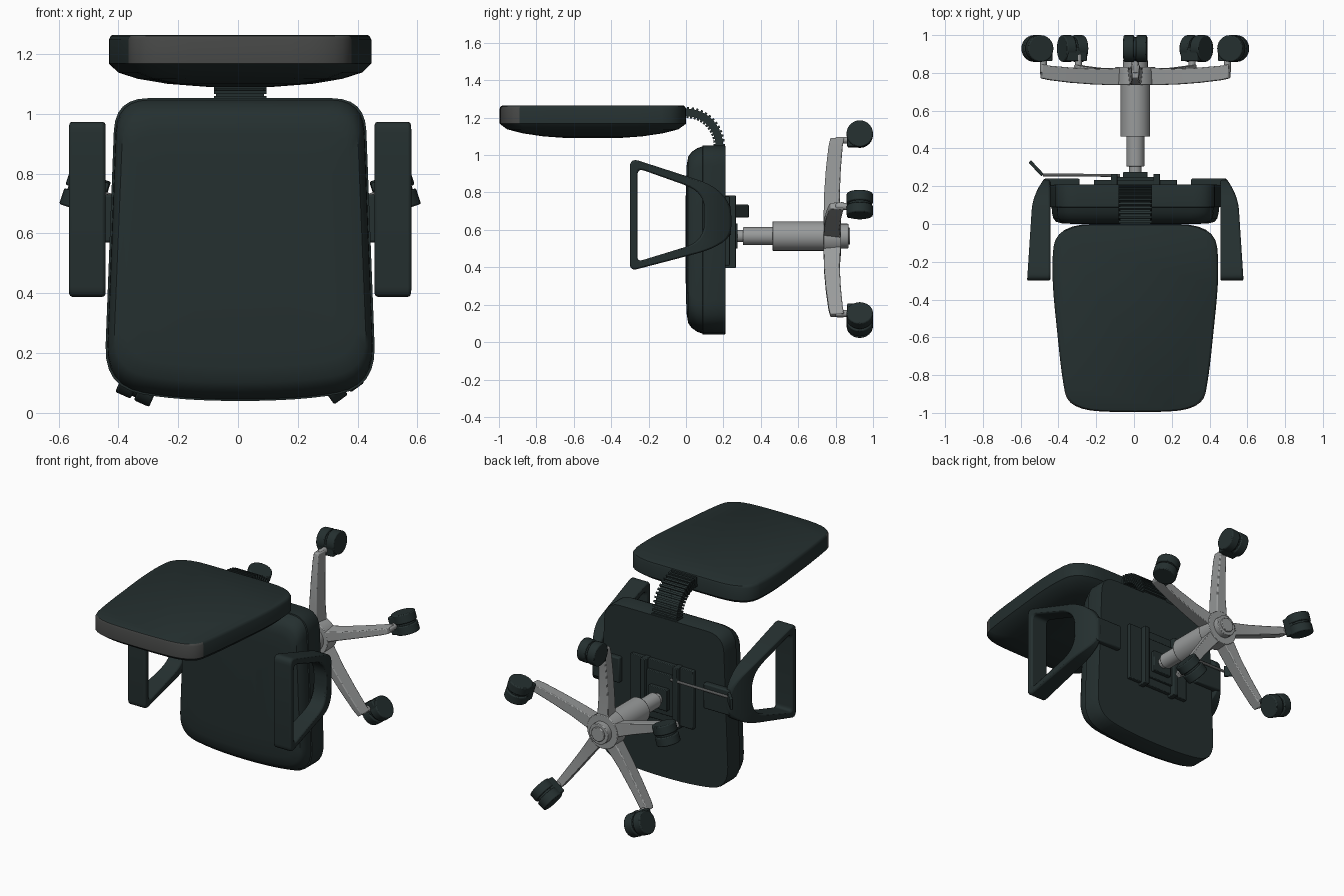
import bpy, bmesh, math
from mathutils import Vector, Matrix

if "Cube" in bpy.data.objects:
    bpy.data.objects.remove(bpy.data.objects["Cube"])

DX = 0.007   # the model sits slightly off the centre line
HUB_Z = 0.567


def material(name, rgb):
    m = bpy.data.materials.new(name)
    m.diffuse_color = (*rgb, 1)
    m.use_nodes = True
    m.node_tree.nodes["Principled BSDF"].inputs["Base Color"].default_value = m.diffuse_color
    return m


DARK = material("dark_green_black", (0.018, 0.029, 0.029))
METAL = material("light_grey_metal", (0.32, 0.33, 0.33))
TRIM = material("grey_trim", (0.06, 0.062, 0.06))


def finish(bm, name, mats, angle=35, bevel=0):
    bmesh.ops.recalc_face_normals(bm, faces=bm.faces)
    bmesh.ops.translate(bm, verts=bm.verts, vec=(DX, 0, 0))
    me = bpy.data.meshes.new(name)
    bm.to_mesh(me)
    bm.free()
    for m in mats:
        me.materials.append(m)
    me.polygons.foreach_set("use_smooth", [True] * len(me.polygons))
    me.set_sharp_from_angle(angle=math.radians(angle))
    ob = bpy.data.objects.new(name, me)
    bpy.context.collection.objects.link(ob)
    if bevel:
        b = ob.modifiers.new("bevel", "BEVEL")
        b.width, b.segments, b.limit_method = bevel, 2, "ANGLE"
    return ob


def rounded(corners, seg=6):
    """Closed outline from (a, b, radius) corners, rounded with quadratic curves."""
    out, n = [], len(corners)
    for i, (a, b, r) in enumerate(corners):
        p = Vector((a, b))
        prev = Vector(corners[i - 1][:2]) - p
        nxt = Vector(corners[(i + 1) % n][:2]) - p
        s = p + prev.normalized() * min(r, prev.length * 0.49)
        e = p + nxt.normalized() * min(r, nxt.length * 0.49)
        for k in range(seg + 1):
            t = k / seg
            out.append(s * (1 - t) ** 2 + p * 2 * t * (1 - t) + e * t * t)
    return out


def bridge(bm, r1, r2):
    n = len(r1)
    for i in range(n):
        j = (i + 1) % n
        bm.faces.new((r1[i], r1[j], r2[j], r2[i]))


def cushion(outline, centre, layers, place):
    """Loft scaled copies of an outline; layers are (height, scale_a, scale_b)."""
    bm = bmesh.new()
    rings = []
    for h, sa, sb in layers:
        rings.append([bm.verts.new(place(centre[0] + (p.x - centre[0]) * sa,
                                         centre[1] + (p.y - centre[1]) * sb, h)) for p in outline])
    for r1, r2 in zip(rings, rings[1:]):
        bridge(bm, r1, r2)
    bm.faces.new(rings[0])
    bm.faces.new(rings[-1])
    return bm


def add_box(bm, lo, hi, mat=Matrix()):
    lo, hi = Vector(lo), Vector(hi)
    m = mat @ Matrix.Translation((lo + hi) / 2) @ Matrix.Diagonal((*(hi - lo), 1))
    bmesh.ops.create_cube(bm, size=1, matrix=m)


def add_rod(bm, p, q, r, r2=None, seg=24):
    p, q = Vector(p), Vector(q)
    d = q - p
    m = Matrix.Translation((p + q) / 2) @ d.to_track_quat("Z", "Y").to_matrix().to_4x4()
    bmesh.ops.create_cone(bm, cap_ends=True, segments=seg, radius1=r,
                          radius2=r if r2 is None else r2, depth=d.length, matrix=m)


# seat: upright pad facing the front
seat_line = rounded([(-.418, 1.052, .11), (.418, 1.052, .11), (.455, .085, .14),
                     (.2, .04, .2), (-.2, .04, .2), (-.455, .085, .14)])
seat_layers = [(.21, .995, .995), (.205, 1, 1), (.09, 1, 1), (.088, .985, .988), (.06, .982, .97),
               (.03, .965, .93), (.012, .935, .88), (.003, .86, .78), (0, .7, .6), (-.003, .3, .3)]
finish(cushion(seat_line, (0, .55), seat_layers, lambda a, b, h: (a, h, b)), "seat", [DARK])

# backrest: horizontal pad on top, with a paler front rim
back_line = rounded([(-.42, 0, .2), (.42, 0, .2), (.447, -.25, .2), (.39, -.8, .12), (.355, -.985, .2),
                     (0, -1, .2), (-.355, -.985, .2), (-.39, -.8, .12), (-.447, -.25, .2)])
back_layers = [(1.264, .97, .975), (1.26, .985, .99), (1.248, 1, 1), (1.168, 1, 1), (1.162, .985, .985),
               (1.138, .93, .92), (1.117, .78, .76), (1.1, .55, .53), (1.09, .25, .25)]
bm = cushion(back_line, (0, -.5), back_layers, lambda a, b, h: (a, b, h))
bm.normal_update()
for f in bm.faces:
    c = f.calc_center_median()
    if c.y < -.88 and 1.165 < c.z < 1.255 and abs(f.normal.z) < .5:
        f.material_index = 1
finish(bm, "backrest", [DARK, TRIM])

# ribbed bellows joining seat and backrest
bm = bmesh.new()
N = 15
for i in range(N):
    a = math.radians(-4 + 100 * i / (N - 1))
    m = Matrix.Translation((0, .178 * math.sin(a), 1.05 + .178 * math.cos(a))) @ Matrix.Rotation(-a, 4, "X")
    add_box(bm, (-.088, -.006, -.03), (.088, .006, .03), m)
    add_box(bm, (-.08, -.014, -.02), (.08, .014, .02), m)
finish(bm, "bellows", [DARK])

# armrests: tapered loops wrapping under the seat
loop_out = rounded([(-.30, .985, .05), (.15, .84, .1), (.242, .735, .06), (.242, .565, .05),
                    (.14, .495, .1), (-.30, .38, .04)], 5)
loop_in = rounded([(-.26, .93, .04), (.05, .82, .07), (.10, .75, .05), (.10, .60, .05),
                   (.05, .525, .07), (-.26, .43, .03)], 5)


def outer_x(y):
    return .573 - .065 * max(0, (y + .3)) - 1.9 * max(0, y - .07) ** 2


for side, label in ((-1, "left"), (1, "right")):
    bm = bmesh.new()
    faces = []
    for inner in (True, False):
        rings = []
        for t in (0, .33, .66, 1):
            ring = []
            for p, q in zip(loop_out, loop_in):
                v = p.lerp(q, t)
                ring.append(bm.verts.new((side * (.45 if inner else outer_x(v.x)), v.x, v.y)))
            rings.append(ring)
        for r1, r2 in zip(rings, rings[1:]):
            bridge(bm, r1, r2)
        faces.append(rings)
    bridge(bm, faces[0][0], faces[1][0])
    bridge(bm, faces[0][-1], faces[1][-1])
    finish(bm, label + "_armrest", [DARK], bevel=.01)
    bm = bmesh.new()
    xs = sorted((side * .295, side * .48))
    add_box(bm, (xs[0], .2, .57), (xs[1], .241, .73))
    finish(bm, label + "_armrest_bracket", [DARK], bevel=.008)

# mechanism under the seat
bm = bmesh.new()
add_box(bm, (-.22, .2, .41), (.22, .234, .78))
for s in (-1, 1):
    xs = sorted((s * .095, s * .13))
    add_box(bm, (xs[0], .2, .395), (xs[1], .266, .785))
add_box(bm, (-.1, .2, .46), (.1, .25, .72))
add_box(bm, (-.065, .2, .5), (.065, .275, .635))
finish(bm, "seat_mechanism", [DARK], bevel=.004)

# height lever
bm = bmesh.new()
add_rod(bm, (-.08, .257, .70), (-.49, .26, .70), .008, seg=10)
finish(bm, "lever_rod", [METAL])
bm = bmesh.new()
add_box(bm, (-.05, -.009, -.035), (.05, .009, .035),
        Matrix.Translation((-.525, .295, .70)) @ Matrix.Rotation(math.radians(-47), 4, "Z"))
finish(bm, "lever_handle", [DARK], bevel=.005)

# gas column and hub
bm = bmesh.new()
for y0, y1, r in ((.26, .32, .033), (.305, .47, .048), (.462, .80, .079),
                  (.735, .83, .108), (.82, .868, .066), (.86, .878, .045)):
    add_rod(bm, (0, y0, HUB_Z), (0, y1, HUB_Z), r, seg=28)
finish(bm, "gas_column", [METAL], bevel=.004)

# five star legs with casters; local x = outward, local y = model y, local z = tangent
LEG = [(.06, .735, .828, .042), (.22, .738, .822, .034), (.36, .748, .828, .029),
       (.48, .762, .838, .025), (.525, .772, .845, .022)]
casters = ((90, .545, 3), (18, .545, 0), (162, .545, 0), (234, .565, 12), (306, .55, 0))
for i, (deg, rad, swivel) in enumerate(casters, 1):
    M = Matrix.Translation((0, 0, HUB_Z)) @ Matrix.Rotation(math.radians(-deg), 4, "Y")
    bm = bmesh.new()
    rings = [[bm.verts.new((r, y, z)) for y, z in ((y0, -w * .75), (y0, w * .75), (y1, w), (y1, -w))]
             for r, y0, y1, w in LEG]
    for r1, r2 in zip(rings, rings[1:]):
        bridge(bm, r1, r2)
    bm.faces.new(rings[0])
    bm.faces.new(rings[-1])
    add_rod(bm, (.512, .80, 0), (.512, .90, 0), .019, seg=12)
    bmesh.ops.transform(bm, matrix=M, verts=bm.verts)
    finish(bm, f"star_leg_{i}", [METAL], bevel=.006)

    bm = bmesh.new()
    for s in (-1, 1):
        add_rod(bm, (0, .929, s * .006), (0, .929, s * .062), .071, seg=24)
    add_rod(bm, (0, .929, -.02), (0, .929, .02), .06, seg=20)
    add_box(bm, (-.068, .862, -.055), (0, .935, .055))
    bmesh.ops.transform(bm, verts=bm.verts, matrix=M @ Matrix.Translation((rad, 0, 0))
                        @ Matrix.Rotation(math.radians(-swivel), 4, "Y"))
    finish(bm, f"caster_{i}", [DARK], bevel=.006)
